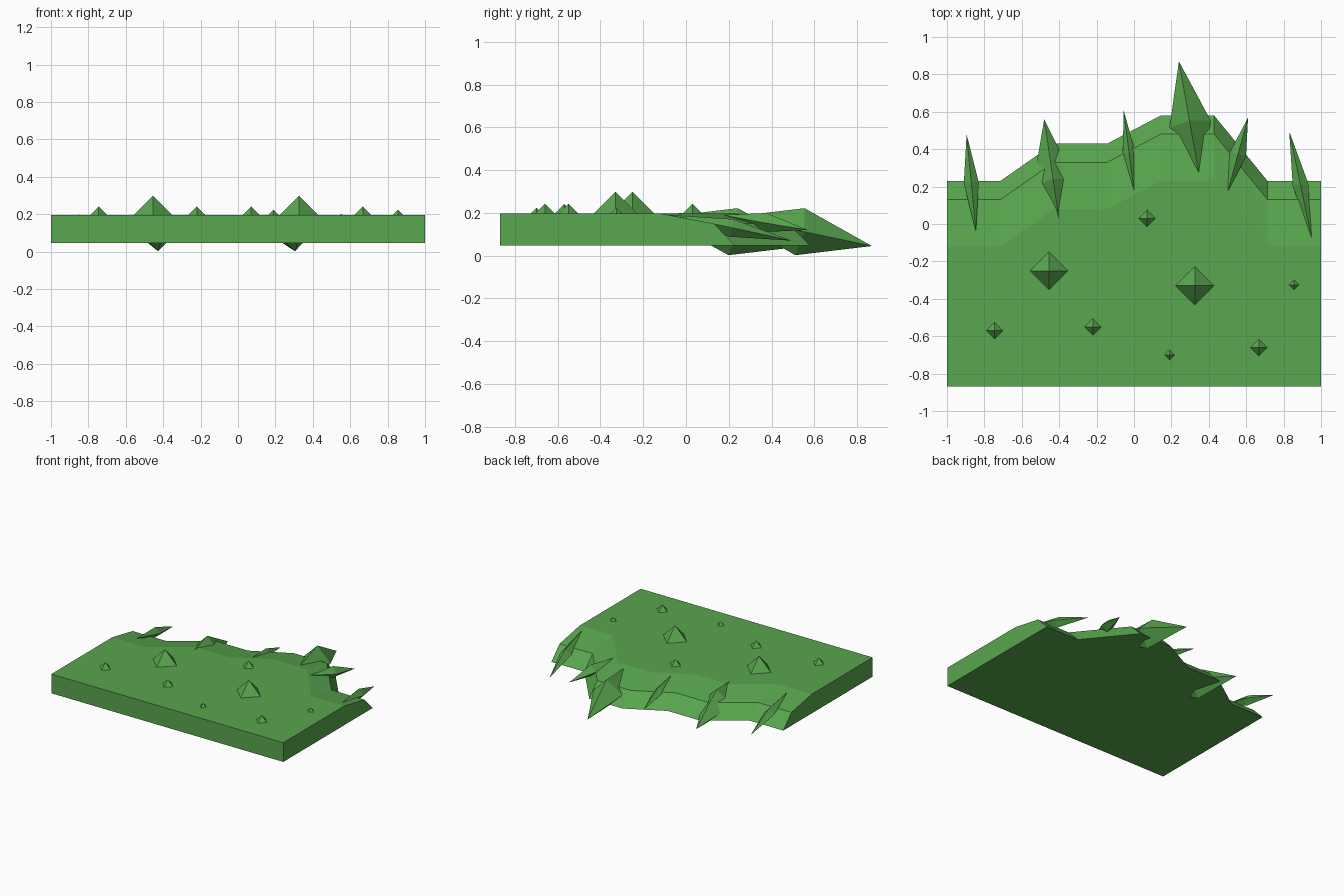
import bpy, bmesh
from mathutils import Vector, Matrix

cube = bpy.data.objects.get("Cube")
if cube:
    bpy.data.objects.remove(cube, do_unlink=True)

# One grass green for everything
green = bpy.data.materials.new("grass_green")
green.use_nodes = True
colour = (0.10, 0.385, 0.077, 1)
green.diffuse_color = colour
green.node_tree.nodes["Principled BSDF"].inputs["Base Color"].default_value = colour


def finish(name, bm):
    bmesh.ops.recalc_face_normals(bm, faces=bm.faces)
    mesh = bpy.data.meshes.new(name)
    bm.to_mesh(mesh)
    bm.free()
    mesh.materials.append(green)
    obj = bpy.data.objects.new(name, mesh)
    bpy.context.collection.objects.link(obj)
    return obj


# Ground slab: a side section lofted along x, following the jagged back edge
FRONT, BOTTOM, TOP = -0.87, 0.047, 0.197
back_edge = [0.23, 0.23, 0.43, 0.43, 0.58, 0.58, 0.23, 0.23]
bm = bmesh.new()
sections = []
for i, back in enumerate(back_edge):
    x = -1 + 2 * i / (len(back_edge) - 1)
    outline = [(FRONT, BOTTOM), (FRONT, TOP), (back - 0.35, TOP),
               (back - 0.10, 0.15), (back, BOTTOM)]
    sections.append([bm.verts.new((x, y, z)) for y, z in outline])
for a, b in zip(sections, sections[1:]):
    for j in range(len(a)):
        k = (j + 1) % len(a)
        bm.faces.new((a[j], a[k], b[k], b[j]))
bm.faces.new(sections[0])
bm.faces.new(sections[-1])
finish("ground_slab", bm)


# Small four-sided tufts on the flat top: x, y, size
def tuft(name, x, y, size):
    bm = bmesh.new()
    bmesh.ops.create_cone(bm, cap_ends=True, segments=4, radius1=size, radius2=0,
                          depth=size,
                          matrix=Matrix.Translation((x, y, TOP + size / 2)))
    finish(name, bm)


tufts = [(-0.455, -0.25, 0.102), (0.325, -0.33, 0.102),
         (-0.745, -0.57, 0.045), (-0.22, -0.55, 0.045),
         (0.07, 0.03, 0.045), (0.667, -0.66, 0.045),
         (0.19, -0.70, 0.027), (0.855, -0.325, 0.027)]
for n, data in enumerate(tufts, 1):
    tuft(f"tuft_{n}", *data)


# Stretched octahedron spikes on the back slope: centre, half axis, radius
def spike(name, centre, half, radius):
    centre, half = Vector(centre), Vector(half)
    side = half.cross(Vector((0, 0, 1))).normalized()
    up = side.cross(half).normalized()
    bm = bmesh.new()
    ring = [bm.verts.new(centre + d * radius) for d in (side, up, -side, -up)]
    for tip in (bm.verts.new(centre + half), bm.verts.new(centre - half)):
        for j in range(4):
            bm.faces.new((ring[j], ring[(j + 1) % 4], tip))
    finish(name, bm)


spikes = [((0.30, 0.533, 0.112), (-0.06, 0.337, -0.067), 0.112),
          ((-0.43, 0.22, 0.112), (-0.05, 0.34, -0.067), 0.112),
          ((-0.87, 0.22, 0.14), (-0.025, 0.26, -0.06), 0.04),
          ((-0.025, 0.37, 0.145), (-0.03, 0.235, -0.05), 0.036),
          ((0.555, 0.37, 0.155), (0.055, 0.2, -0.035), 0.045),
          ((0.89, 0.21, 0.13), (-0.06, 0.285, -0.06), 0.042)]
for n, data in enumerate(spikes, 1):
    spike(f"edge_spike_{n}", *data)
